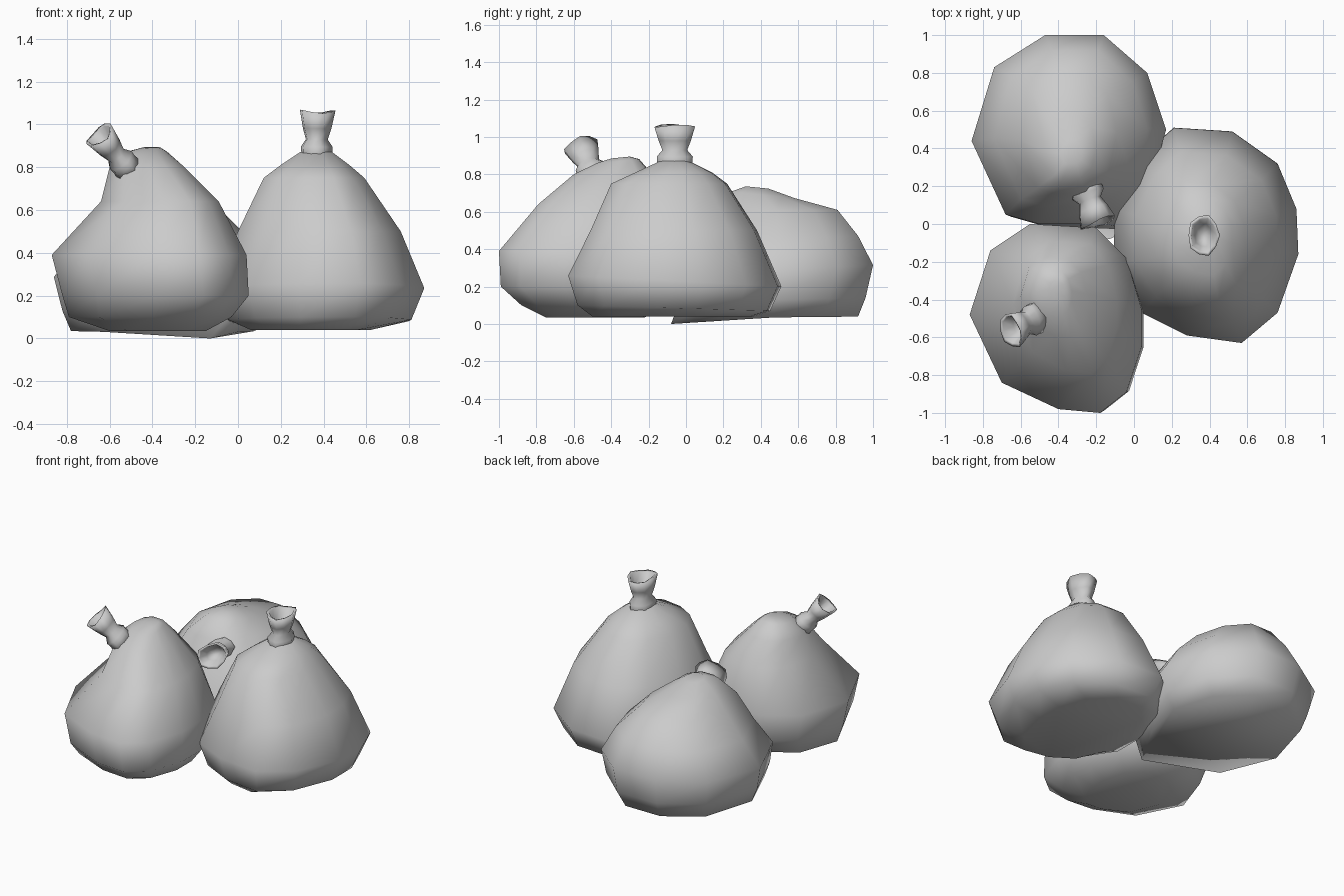
import bpy, bmesh, math
from mathutils import Vector

cube = bpy.data.objects.get("Cube")
if cube:
    bpy.data.objects.remove(cube, do_unlink=True)

GREY = (0.6, 0.6, 0.6, 1)
cloth = bpy.data.materials.new("grey_cloth")
cloth.use_nodes = True
cloth.diffuse_color = GREY
cloth.node_tree.nodes["Principled BSDF"].inputs["Base Color"].default_value = GREY


def loft(name, rings):
    """Skin a stack of point rings and cap both ends."""
    bm = bmesh.new()
    rows = [[bm.verts.new(p) for p in ring] for ring in rings]
    n = len(rows[0])
    for low, high in zip(rows, rows[1:]):
        for i in range(n):
            j = (i + 1) % n
            bm.faces.new((low[i], low[j], high[j], high[i]))
    bm.faces.new(rows[0][::-1])
    bm.faces.new(rows[-1])
    bmesh.ops.recalc_face_normals(bm, faces=bm.faces)
    for face in bm.faces:
        face.smooth = True
    mesh = bpy.data.meshes.new(name)
    bm.to_mesh(mesh)
    bm.free()
    mesh.materials.append(cloth)
    obj = bpy.data.objects.new(name, mesh)
    bpy.context.collection.objects.link(obj)


def sack_body(name, outline, levels, sagging_corners=()):
    """Fit the plan outline to each level: height, left, right, front, back, slope."""
    xs, ys = zip(*outline)

    def fit(value, values, low, high):
        return low + (value - min(values)) / (max(values) - min(values)) * (high - low)

    rings = []
    for z, x0, x1, y0, y1, slope in levels:
        ring = []
        for x, y in outline:
            fx, fy = fit(x, xs, x0, x1), fit(y, ys, y0, y1)
            ring.append(Vector((fx, fy, z + slope * (fy - (y0 + y1) / 2))))
        rings.append(ring)
    # The lowest rings may each have one corner pulled out over the ground
    for ring, target in zip(rings, sagging_corners):
        corner = min(ring, key=lambda p: (p - Vector(target)).length)
        corner[:] = target
    loft(name, rings)


# Distance along the tied neck and its radius, ending inside the open mouth
NECK = [(-0.05, 0.09), (-0.01, 0.085), (0.015, 0.087), (0.05, 0.06),
        (0.10, 0.078), (0.18, 0.098), (0.175, 0.08), (0.11, 0.055), (0.08, 0.02)]


def sack_neck(name, base, direction, width=1.0, sides=10):
    axis = Vector(direction).normalized()
    across = Vector((0, 1, 0)).cross(axis).normalized()
    along = axis.cross(across)
    rings = []
    for d, r in NECK:
        ring = []
        for i in range(sides):
            a = math.tau * i / sides
            # Gathered pleats and a slightly uneven rim
            rr = r * width * (1 + 0.04 * math.cos(5 * a))
            lift = 0.008 * math.sin(2 * a + 1) if d > 0.15 else 0
            ring.append(Vector(base) + axis * (d + lift)
                        + across * rr * 0.85 * math.cos(a)
                        + along * rr * 1.12 * math.sin(a))
        rings.append(ring)
    loft(name, rings)


# Upright sack
sack_body("upright_sack", [
    (0.86, 0.08), (0.76, 0.32), (0.52, 0.49), (0.21, 0.51), (0.03, 0.35),
    (-0.10, 0.08), (-0.11, -0.22), (0.04, -0.47), (0.28, -0.59),
    (0.57, -0.63), (0.76, -0.47), (0.87, -0.16)], [
    (0.04, 0.06, 0.62, -0.50, 0.36, 0),
    (0.085, -0.05, 0.81, -0.58, 0.45, -0.03),
    (0.23, -0.11, 0.87, -0.63, 0.51, -0.05),
    (0.50, 0.00, 0.76, -0.51, 0.38, 0),
    (0.75, 0.12, 0.59, -0.40, 0.22, 0),
    (0.81, 0.20, 0.52, -0.27, 0.14, 0),
    (0.87, 0.29, 0.44, -0.14, 0.02, 0)])
sack_neck("upright_sack_neck", (0.365, -0.06, 0.88), (0.02, 0, 1))

# Front sack, slumped so that its neck leans outwards
sack_body("front_sack", [
    (0.04, -0.45), (-0.04, -0.18), (-0.20, -0.02), (-0.55, 0), (-0.76, -0.14),
    (-0.87, -0.48), (-0.70, -0.84), (-0.40, -0.98), (-0.18, -1),
    (-0.04, -0.89), (0.04, -0.65)], [
    (0.035, -0.60, -0.15, -0.75, -0.22, 0),
    (0.10, -0.79, -0.03, -0.88, -0.10, 0),
    (0.20, -0.82, 0.05, -0.99, -0.03, 0),
    (0.39, -0.87, 0.04, -1.00, 0.00, 0),
    (0.64, -0.64, -0.09, -0.79, -0.09, 0),
    (0.80, -0.60, -0.25, -0.60, -0.18, 0),
    (0.87, -0.52, -0.33, -0.48, -0.25, 0.1),
    (0.89, -0.45, -0.36, -0.40, -0.30, 0.1)])
sack_neck("front_sack_neck", (-0.54, -0.505, 0.82), (-0.11, -0.06, 0.13), 0.88)

# Back sack, toppled forwards with its neck towards the other two
sack_body("back_sack", [
    (0.17, 0.50), (0.07, 0.80), (-0.16, 1), (-0.47, 1), (-0.74, 0.83),
    (-0.86, 0.44), (-0.68, 0.05), (-0.50, 0), (-0.15, 0), (0.08, 0.17)], [
    (0.035, -0.78, 0.08, 0.02, 0.92, 0.01),
    (0.13, -0.82, 0.15, -0.01, 0.96, 0.02),
    (0.29, -0.86, 0.17, 0.00, 1.00, 0.05),
    (0.45, -0.74, 0.07, 0.09, 0.92, 0.05),
    (0.61, -0.60, -0.09, 0.16, 0.81, 0),
    (0.69, -0.47, -0.20, 0.24, 0.58, -0.1),
    (0.73, -0.39, -0.27, 0.32, 0.44, -0.1)],
    [(-0.13, -0.08, 0), (-0.02, -0.03, 0.13)])
sack_neck("back_sack_neck", (-0.25, 0.17, 0.555), (0.05, -0.15, 0.03), 0.95)
